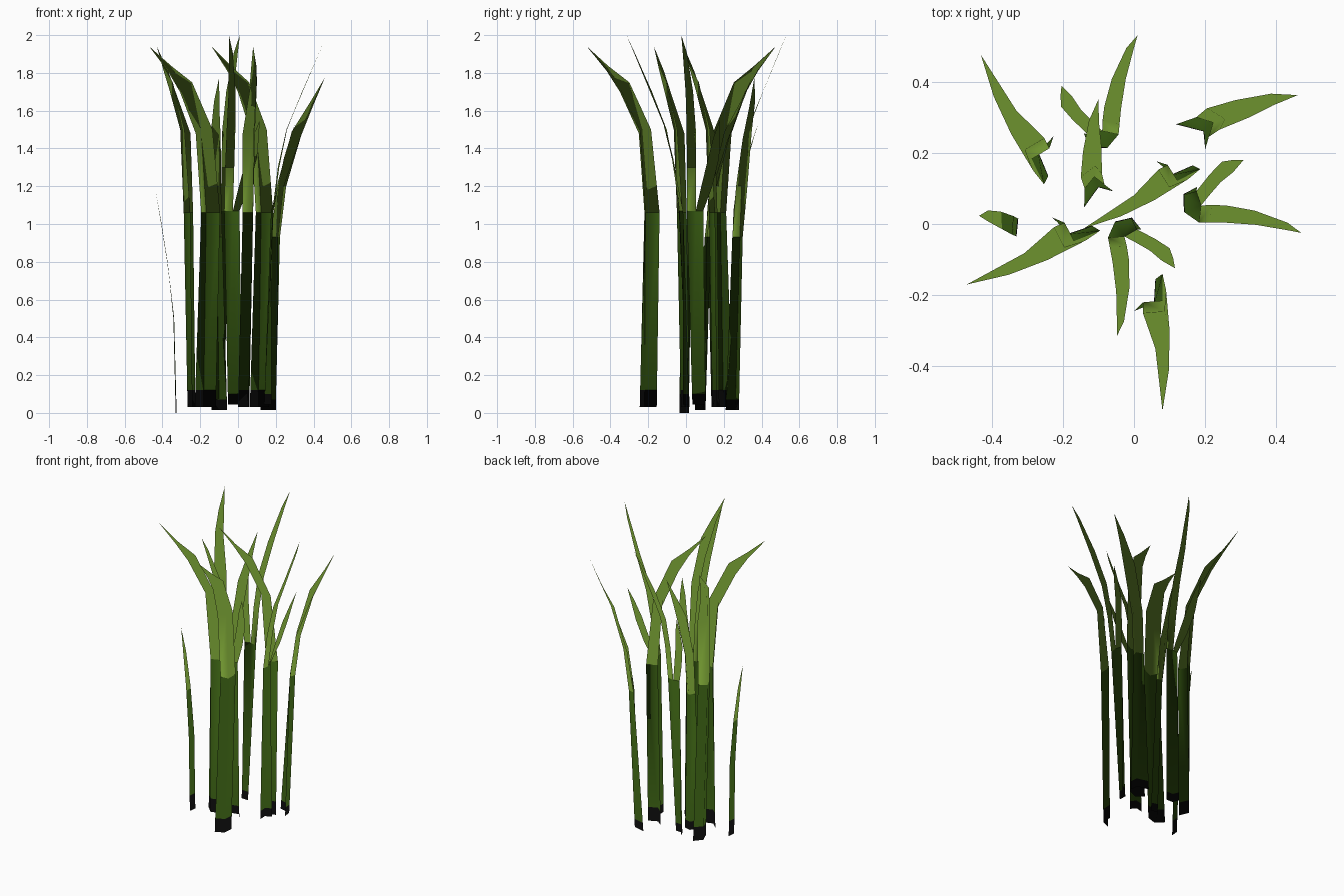
import bpy, bmesh
from math import radians
from mathutils import Matrix, Vector

cube = bpy.data.objects.get("Cube")
if cube:
    bpy.data.objects.remove(cube)


def material(name, rgb):
    m = bpy.data.materials.new(name)
    m.use_nodes = True
    m.diffuse_color = (*rgb, 1)
    node = m.node_tree.nodes["Principled BSDF"]
    node.inputs["Base Color"].default_value = (*rgb, 1)
    node.inputs["Roughness"].default_value = 0.9
    return m


MATERIALS = [material("root_black", (0.003, 0.003, 0.003)),
             material("stem_dark_green", (0.033, 0.09, 0.005)),
             material("leaf_light_green", (0.155, 0.29, 0.028))]


def leaf_mesh(name, strips, root_z, leaf_z):
    """Skin each strip of rows up to its tip, then cut the colour bands by height."""
    bm = bmesh.new()
    for rows, tip in strips:
        rings = [[bm.verts.new(p) for p in row] for row in rows]
        end = bm.verts.new(tip)
        for low, high in zip(rings, rings[1:]):
            for i in range(len(low) - 1):
                bm.faces.new((low[i], low[i + 1], high[i + 1], high[i]))
        for a, b in zip(rings[-1], rings[-1][1:]):
            bm.faces.new((a, b, end))
    bmesh.ops.remove_doubles(bm, verts=bm.verts, dist=0.0005)
    for z in (root_z, leaf_z):
        bmesh.ops.bisect_plane(bm, geom=bm.verts[:] + bm.edges[:] + bm.faces[:],
                               plane_co=(0, 0, z), plane_no=(0, 0, 1))
    for f in bm.faces:
        z = f.calc_center_median().z
        f.material_index = (z > root_z) + (z > leaf_z)
        f.smooth = True
    mesh = bpy.data.meshes.new(name)
    bm.to_mesh(mesh)
    bm.free()
    for m in MATERIALS:
        mesh.materials.append(m)
    # Foliage normals point up so both sides of a thin leaf shade alike
    mesh.normals_split_custom_set_from_vertices([(0, 0, 1)] * len(mesh.vertices))
    return mesh


def plant(name, mesh, tip, places):
    """Place turned copies, with their spread, so each tip lands on the given spot."""
    for n, (x, y, angle, spread) in enumerate(places, 1):
        turn = Matrix.Rotation(radians(angle), 3, 'Z')
        size = Vector((spread, spread, 1))
        ob = bpy.data.objects.new(f"{name}_{n}", mesh)
        ob.rotation_euler.z = radians(angle)
        ob.scale = size
        ob.location = Vector((x, y, tip[2])) - turn @ (Vector(tip) * size)
        bpy.context.collection.objects.link(ob)


# Broad folded leaf: outer edge, fold, inner edge
tip = (0.08, -0.525, 1.94)
rows = [((0, -0.245, 0.03), (0.056, -0.22, 0.03), (0.06, -0.155, 0.03)),
        ((0.025, -0.22, 1.06), (0.08, -0.215, 1.06), (0.08, -0.14, 1.06)),
        ((0.025, -0.25, 1.48), (0.085, -0.245, 1.5), (0.09, -0.185, 1.5)),
        ((0.06, -0.35, 1.7), (0.097, -0.345, 1.71), (0.1, -0.3, 1.75)),
        ((0.068, -0.42, 1.81), (0.094, -0.42, 1.815), (0.098, -0.41, 1.835))]
plant("broad_leaf", leaf_mesh("broad_leaf", [(rows, tip)], 0.12, 1.06), tip,
      [(0.08, -0.525, 0, 1), (-0.47, -0.17, -68, 1.05),
       (-0.14, -0.012, -63, 0.95), (-0.43, 0.475, 206, 1.05)])

# Shorter folded leaf leaning outwards
tip = (0.46, 0.362, 1.775)
rows = [((0.2, 0.21, 0.015), (0.195, 0.26, 0.015), (0.118, 0.28, 0.015)),
        ((0.21, 0.245, 0.93), (0.222, 0.285, 0.93), (0.175, 0.3, 0.93)),
        ((0.24, 0.265, 1.2), (0.255, 0.295, 1.2), (0.205, 0.325, 1.2)),
        ((0.325, 0.3, 1.45), (0.335, 0.312, 1.47), (0.285, 0.348, 1.49)),
        ((0.39, 0.333, 1.61), (0.395, 0.338, 1.62), (0.385, 0.366, 1.65))]
plant("short_leaf", leaf_mesh("short_leaf", [(rows, tip)], 0.07, 0.93), tip,
      [(0.46, 0.362, 0, 1), (-0.1, 0.35, 69, 0.87)])

# Forked stalk: a tall blade and a small side blade on one bent sheet
tip = (-0.048, -0.315, 2.0)
fold_low, fold_high = (-0.006, 0.018, 0.045), (-0.027, -0.035, 1.07)
tall = [((-0.053, 0.007, 0.045), fold_low),
        ((-0.073, -0.038, 1.07), fold_high),
        ((-0.068, -0.065, 1.3), (-0.02, -0.063, 1.3)),
        ((-0.06, -0.108, 1.5), (-0.014, -0.102, 1.5)),
        ((-0.05, -0.19, 1.7), (-0.013, -0.18, 1.7)),
        ((-0.048, -0.277, 1.91), (-0.028, -0.273, 1.91))]
side = [(fold_low, (0.02, -0.015, 0.045)),
        (fold_high, (0.008, -0.015, 1.07)),
        ((0.005, -0.052, 1.2), (0.06, -0.042, 1.2)),
        ((0.045, -0.075, 1.35), (0.1, -0.068, 1.35)),
        ((0.078, -0.103, 1.46), (0.11, -0.096, 1.46))]
forked = leaf_mesh("forked_leaf", [(tall, tip), (side, (0.115, -0.124, 1.55))], 0.1, 1.07)
plant("forked_leaf", forked, tip,
      [(-0.048, -0.315, 0, 1), (0.47, -0.025, 79, 1.04), (0.01, 0.53, 164, 1.02)])

# Small flat shoot at the right
tip = (-0.435, 0.023, 1.17)
rows = [((-0.325, 0.015, 0), (-0.33, -0.035, 0)),
        ((-0.338, 0.022, 0.5), (-0.342, -0.03, 0.5)),
        ((-0.375, 0.035, 0.8), (-0.373, -0.013, 0.8)),
        ((-0.41, 0.038, 1.02), (-0.408, 0.006, 1.02))]
plant("small_shoot", leaf_mesh("small_shoot", [(rows, tip)], 0.1, 0.78), tip,
      [(-0.435, 0.023, 0, 1)])
